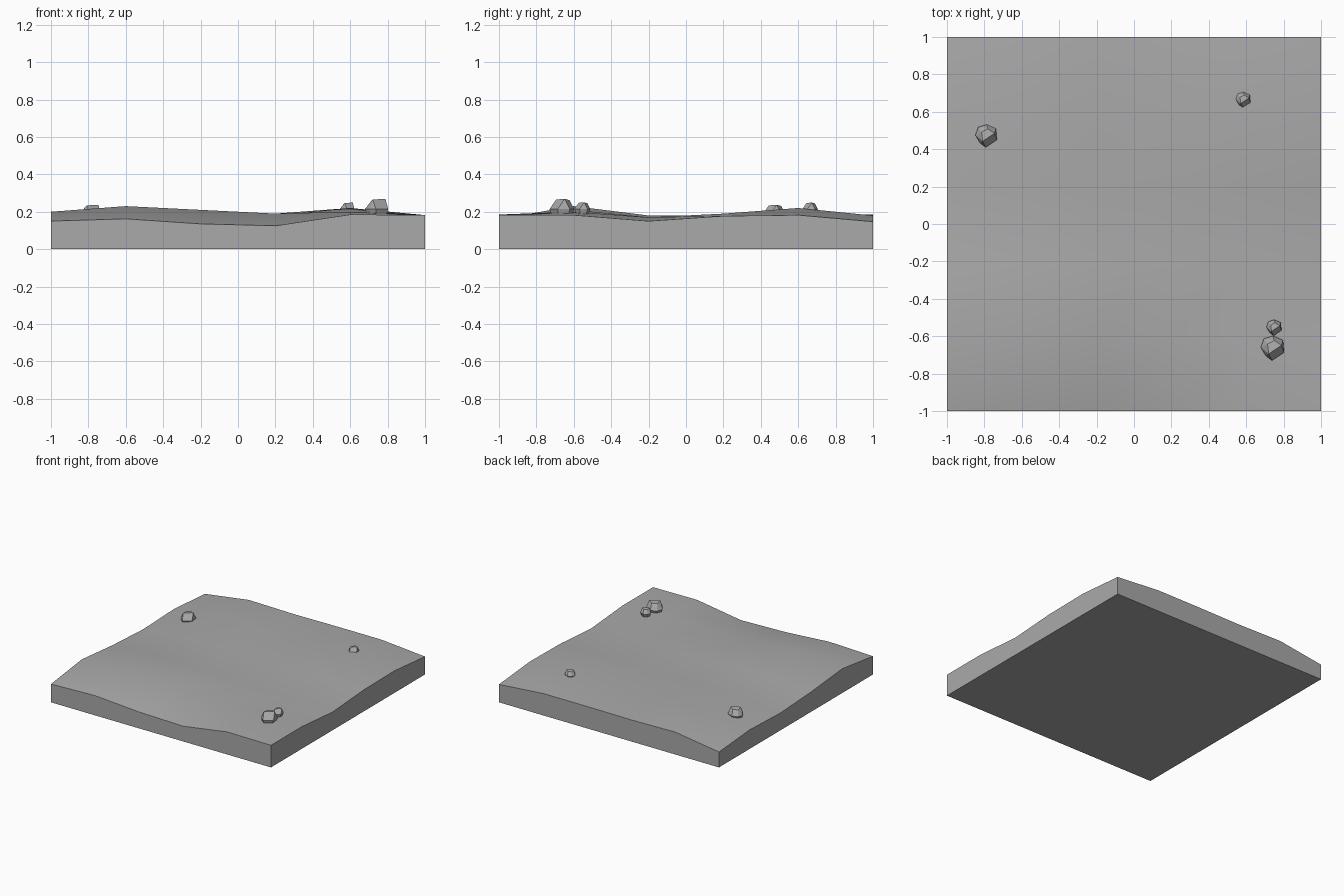
import bpy
import bmesh
import math
from mathutils import Vector

default_cube = bpy.data.objects.get("Cube")
if default_cube:
    bpy.data.objects.remove(default_cube, do_unlink=True)

# One stone grey for the whole piece
grey = bpy.data.materials.new("stone grey")
grey.use_nodes = True
GREY_COLOUR = (0.4, 0.4, 0.4, 1)
grey.diffuse_color = GREY_COLOUR
grey.node_tree.nodes["Principled BSDF"].inputs["Base Color"].default_value = GREY_COLOUR


def add_object(name, bm):
    """Turn a bmesh into a grey object in the scene."""
    bmesh.ops.recalc_face_normals(bm, faces=bm.faces)
    mesh = bpy.data.meshes.new(name)
    bm.to_mesh(mesh)
    bm.free()
    mesh.materials.append(grey)
    obj = bpy.data.objects.new(name, mesh)
    bpy.context.collection.objects.link(obj)
    return obj


# Ground slab: rolling top surface, heights in hundredths, rows from front to back
HEIGHTS = [
    (15, 16.2, 13.5, 12.5, 18.5, 18.2),
    (20, 23, 21, 19, 20, 18.2),
    (16.4, 18, 18, 17, 17, 15),
    (14.3, 17, 18, 18, 19, 17.7),
    (15.7, 20, 20, 19, 22, 18.2),
    (12.7, 18.4, 17.7, 18, 18, 14.7),
]


def build_ground():
    bm = bmesh.new()
    bmesh.ops.create_grid(bm, x_segments=5, y_segments=5, size=1)
    for v in bm.verts:
        column = round((v.co.x + 1) / 0.4)
        row = round((v.co.y + 1) / 0.4)
        v.co.z = HEIGHTS[row][column] / 100
    # Straight walls down to a flat underside
    rim = [e for e in bm.edges if e.is_boundary]
    walls = bmesh.ops.extrude_edge_only(bm, edges=rim)["geom"]
    for v in walls:
        if isinstance(v, bmesh.types.BMVert):
            v.co.z = 0
    bmesh.ops.contextual_create(bm, geom=[e for e in bm.edges if e.is_boundary])
    ground = add_object("ground_slab", bm)
    bpy.ops.object.select_all(action="DESELECT")
    ground.select_set(True)
    bpy.context.view_layer.objects.active = ground
    bpy.ops.object.shade_smooth_by_angle(angle=math.radians(30))


# Rocks: a hull around a tilted cap, a wide belt and a narrower foot
CAP = [(-0.35, -0.45, 0.9), (0.7, 0.25, 0.95), (0.1, 0.65, 0.85), (-0.45, 0.35, 0.8)]
BELT = [(-1, 0.08), (-0.75, 0.8), (0, 1.03), (0.83, 0.67), (0.92, -0.33),
        (-0.08, -1), (-0.6, -0.6)]


def build_rock(name, centre, radius):
    points = [Vector(p) for p in CAP]
    points += [Vector((x, y, 0.1)) for x, y in BELT]
    points += [Vector((x * 0.7, y * 0.7, -0.7)) for x, y in BELT]
    bm = bmesh.new()
    for p in points:
        bm.verts.new(Vector(centre) + p * radius)
    hull = bmesh.ops.convex_hull(bm, input=bm.verts)
    spare = {g for g in hull["geom_interior"] if isinstance(g, bmesh.types.BMVert)}
    bmesh.ops.delete(bm, geom=list(spare), context="VERTS")
    bmesh.ops.dissolve_limit(bm, angle_limit=math.radians(8), verts=bm.verts, edges=bm.edges)
    add_object(name, bm)


build_ground()
build_rock("front_large_rock", (0.743, -0.665, 0.207), 0.065)
build_rock("front_small_rock", (0.75, -0.555, 0.21), 0.042)
build_rock("back_small_rock", (0.585, 0.663, 0.21), 0.041)
build_rock("side_rock", (-0.788, 0.47, 0.18), 0.06)
